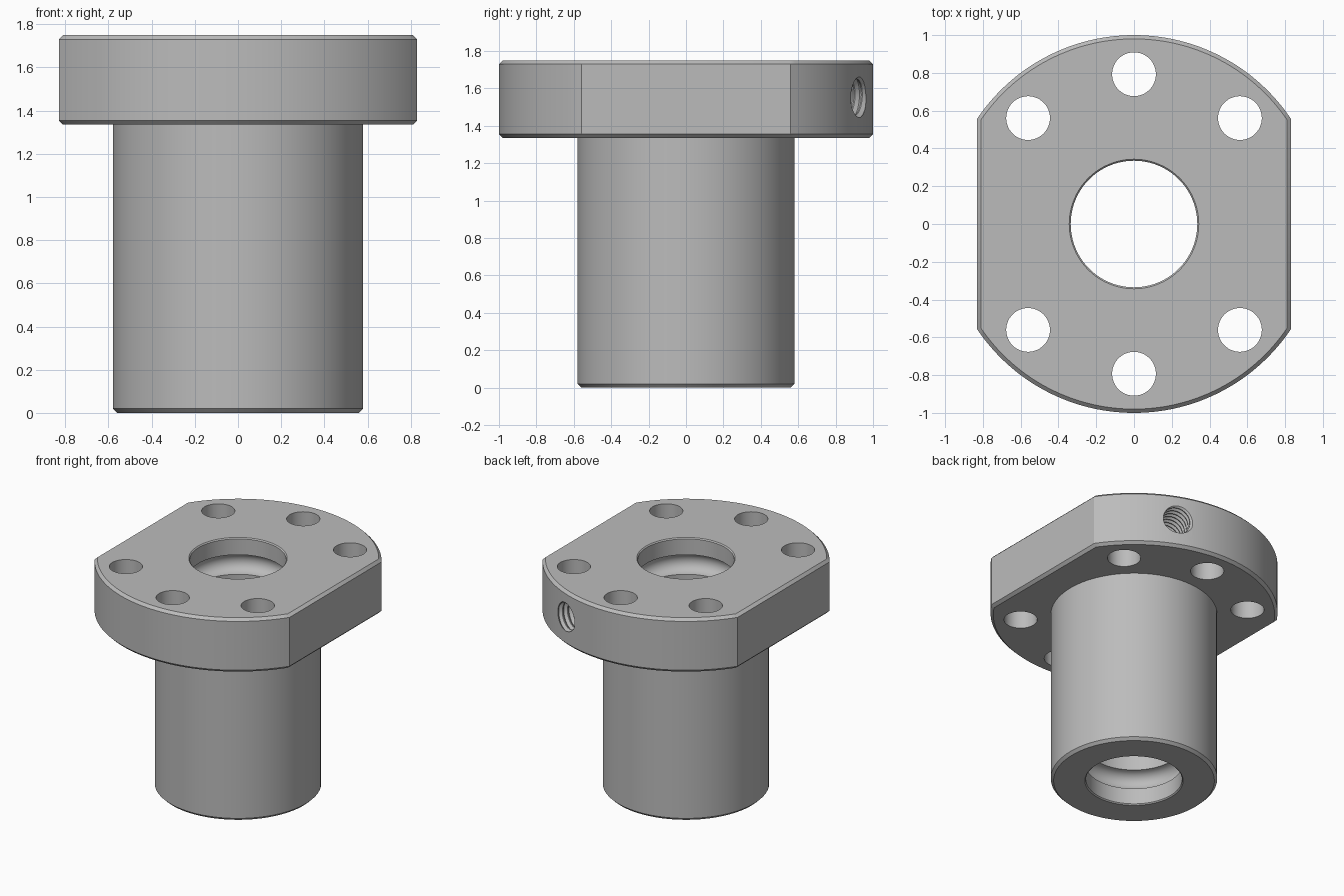
import bpy, bmesh, math
from mathutils import Matrix

cube = bpy.data.objects.get("Cube")
if cube:
    bpy.data.objects.remove(cube, do_unlink=True)

steel = bpy.data.materials.new("steel_grey")
steel.use_nodes = True
GREY = (0.5, 0.5, 0.5, 1)
steel.diffuse_color = GREY
steel.node_tree.nodes["Principled BSDF"].inputs["Base Color"].default_value = GREY

BORE = 0.335
FLANGE_Z, TOP = 1.335, 1.75
CHAMFER = 0.02
OIL_Z, OIL_ANGLE = 1.55, math.radians(67.5)


def circle(r, z, n=96, x=0, y=0):
    steps = [math.tau * i / n for i in range(n)]
    return [(x + r * math.cos(a), y + r * math.sin(a), z) for a in steps]


def flange_outline(inset, z, n=56):
    """Circle cut by two flats, as one loop of points."""
    r, flat = 1 - inset, 0.83 - inset
    corner = math.acos(flat / r)
    arc = [corner + (math.pi - 2 * corner) * i / n for i in range(n + 1)]
    angles = arc + [a + math.pi for a in arc]
    return [(r * math.cos(a), r * math.sin(a), z) for a in angles]


def loft(name, loops, matrix=Matrix(), closed=False):
    """Closed solid skinned through matching loops of points."""
    bm = bmesh.new()
    rings = [[bm.verts.new(matrix @ Matrix.Translation(p).translation) for p in loop]
             for loop in loops]
    pairs = list(zip(rings, rings[1:]))
    if closed:
        pairs.append((rings[-1], rings[0]))
    else:
        bm.faces.new(rings[0])
        bm.faces.new(rings[-1])
    for low, high in pairs:
        n = len(low)
        for i in range(n):
            j = (i + 1) % n
            bm.faces.new((low[i], low[j], high[j], high[i]))
    bmesh.ops.recalc_face_normals(bm, faces=bm.faces)
    mesh = bpy.data.meshes.new(name)
    bm.to_mesh(mesh)
    bm.free()
    mesh.materials.append(steel)
    obj = bpy.data.objects.new(name, mesh)
    bpy.context.collection.objects.link(obj)
    return obj


def coil_loops(r, tube, z, pitch, turns, sides, steps):
    """Cross-sections of a tube wound around the z axis."""
    loops = []
    for i in range(round(turns * steps) + (1 if pitch else 0)):
        a = math.tau * i / steps
        base = z + pitch * i / steps
        section = [math.tau * k / sides for k in range(sides)]
        loops.append([((r + tube * math.cos(t)) * math.cos(a),
                       (r + tube * math.cos(t)) * math.sin(a),
                       base + tube * math.sin(t)) for t in section])
    return loops


def combine(target, tool, operation='DIFFERENCE'):
    mod = target.modifiers.new(tool.name, 'BOOLEAN')
    mod.operation, mod.solver, mod.object = operation, 'EXACT', tool
    bpy.ops.object.select_all(action='DESELECT')
    bpy.context.view_layer.objects.active = target
    target.select_set(True)
    bpy.ops.object.modifier_apply(modifier=mod.name)
    bpy.data.objects.remove(tool, do_unlink=True)


# Flange with chamfered rims, joined to the cylindrical body
nut = loft("flanged_nut", [
    flange_outline(CHAMFER, FLANGE_Z), flange_outline(0, FLANGE_Z + CHAMFER),
    flange_outline(0, TOP - CHAMFER), flange_outline(CHAMFER, TOP)])
body = loft("body", [circle(0.58 - CHAMFER, 0), circle(0.58, CHAMFER),
                     circle(0.58, 1.5)])
combine(nut, body, 'UNION')

# Through bore with tiny lead-in chamfers
bore = loft("bore_cutter", [
    circle(BORE + 0.02, -0.012), circle(BORE, 0.008),
    circle(BORE, TOP - 0.008), circle(BORE + 0.02, TOP + 0.012)])
combine(nut, bore)

# Rounded ring groove near each end of the bore
for z in (0.205, TOP - 0.205):
    ring = loft("ring_groove_cutter",
                coil_loops(BORE, 0.075, z, 0, 1, 20, 96), closed=True)
    combine(nut, ring)

# Helical ball track inside the bore
track = loft("ball_track_cutter",
             coil_loops(BORE + 0.005, 0.066, 0.37, 0.208, 4.8, 16, 64))
combine(nut, track)

# Six bolt holes through the flange
for degrees in (45, 90, 135, 225, 270, 315):
    a = math.radians(degrees)
    x, y = 0.793 * math.cos(a), 0.793 * math.sin(a)
    hole = loft("bolt_hole_cutter", [circle(0.116, z, 48, x, y) for z in (1.2, 1.9)])
    combine(nut, hole)

# Threaded radial oil port in the rim
port = (Matrix.Translation((0, 0, OIL_Z)) @ Matrix.Rotation(OIL_ANGLE, 4, 'Z')
        @ Matrix.Rotation(math.pi / 2, 4, 'Y'))
combine(nut, loft("oil_port_cutter", [circle(0.1, z, 40) for z in (0.62, 1.1)], port))
thread = loft("oil_thread_cutter",
              coil_loops(0.099, 0.019, 0.65, 0.042, 10, 4, 36), port)
combine(nut, thread)

bpy.ops.object.shade_smooth_by_angle(angle=math.radians(25))
